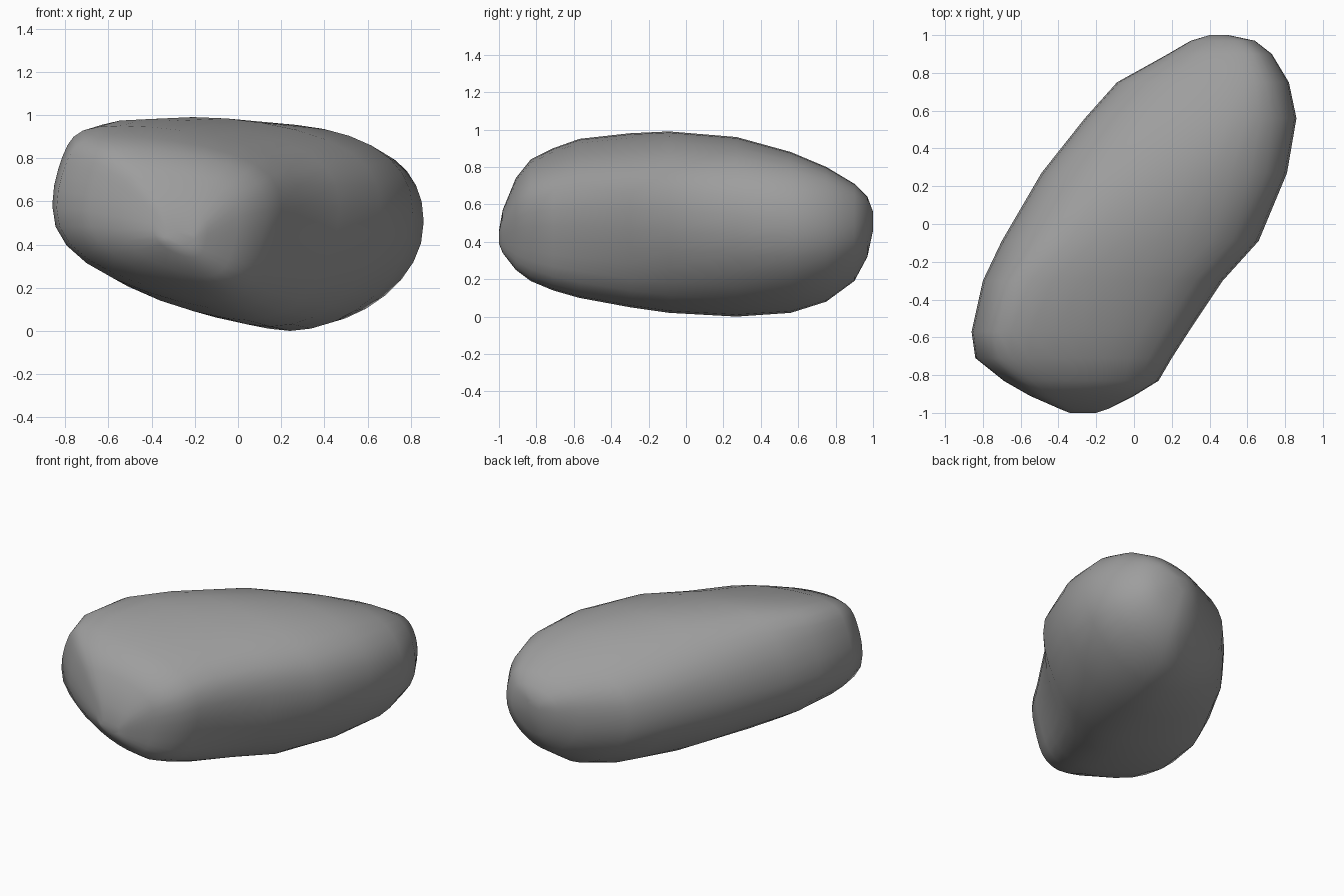
import bpy
import bmesh
from math import cos, sin, pi, copysign

SIDES = 32

# Cross-sections from front to back: y, left x, right x, bottom z, top z
SECTIONS = [
    (-1.0, -0.34, -0.2, 0.39, 0.46),
    (-0.98, -0.39, -0.14, 0.34, 0.57),
    (-0.91, -0.55, 0.0, 0.25, 0.74),
    (-0.83, -0.69, 0.13, 0.19, 0.84),
    (-0.71, -0.84, 0.2, 0.14, 0.9),
    (-0.57, -0.86, 0.29, 0.1, 0.95),
    (-0.3, -0.8, 0.47, 0.05, 0.98),
    (-0.09, -0.7, 0.66, 0.02, 0.99),
    (0.27, -0.49, 0.81, 0.0, 0.96),
    (0.56, -0.26, 0.86, 0.02, 0.88),
    (0.75, -0.09, 0.82, 0.08, 0.8),
    (0.9, 0.18, 0.73, 0.19, 0.71),
    (0.97, 0.3, 0.64, 0.32, 0.64),
    (1.0, 0.4, 0.5, 0.46, 0.56),
]


def soft(value, power):
    """Raise a sine or cosine to a power, keeping its sign."""
    return copysign(abs(value) ** power, value)


def section_ring(bm, y, left, right, bottom, top):
    """One rounded ring, twisted along the stone and narrower underneath."""
    half_x, half_z = (right - left) / 2, (top - bottom) / 2
    mid_x, mid_z = (right + left) / 2, (top + bottom) / 2
    ring = []
    for i in range(SIDES):
        angle = 2 * pi * i / SIDES
        up = soft(sin(angle), 0.92)
        across = soft(cos(angle), 0.95 if up > 0 else 1.15)
        slope = 0.65 if up > 0 else 0.35
        twist = max(-0.45, min(0.28, slope * y - 0.22))
        lean = twist * half_x * up * (1 - across * across)
        bulge = 0.13 * half_z * (1 - up * up)
        ring.append(bm.verts.new((mid_x + half_x * across + lean, y,
                                  mid_z + half_z * up + bulge)))
    return ring


# Plain grey stone
stone = bpy.data.materials.new("stone_grey")
stone.use_nodes = True
stone.diffuse_color = (0.34, 0.34, 0.34, 1)
shader = next(n for n in stone.node_tree.nodes if n.type == 'BSDF_PRINCIPLED')
shader.inputs["Base Color"].default_value = stone.diffuse_color

cube = bpy.data.objects.get("Cube")
if cube:
    bpy.data.objects.remove(cube, do_unlink=True)

# Boulder: rings bridged into a closed skin
bm = bmesh.new()
rings = [section_ring(bm, *section) for section in SECTIONS]
for near, far in zip(rings, rings[1:]):
    for i in range(SIDES):
        j = (i + 1) % SIDES
        bm.faces.new((near[i], near[j], far[j], far[i]))
bm.faces.new(rings[0])
bm.faces.new(rings[-1])
bmesh.ops.recalc_face_normals(bm, faces=bm.faces)
for face in bm.faces:
    face.smooth = True

mesh = bpy.data.meshes.new("boulder")
bm.to_mesh(mesh)
bm.free()
mesh.materials.append(stone)
boulder = bpy.data.objects.new("boulder", mesh)
bpy.context.collection.objects.link(boulder)
